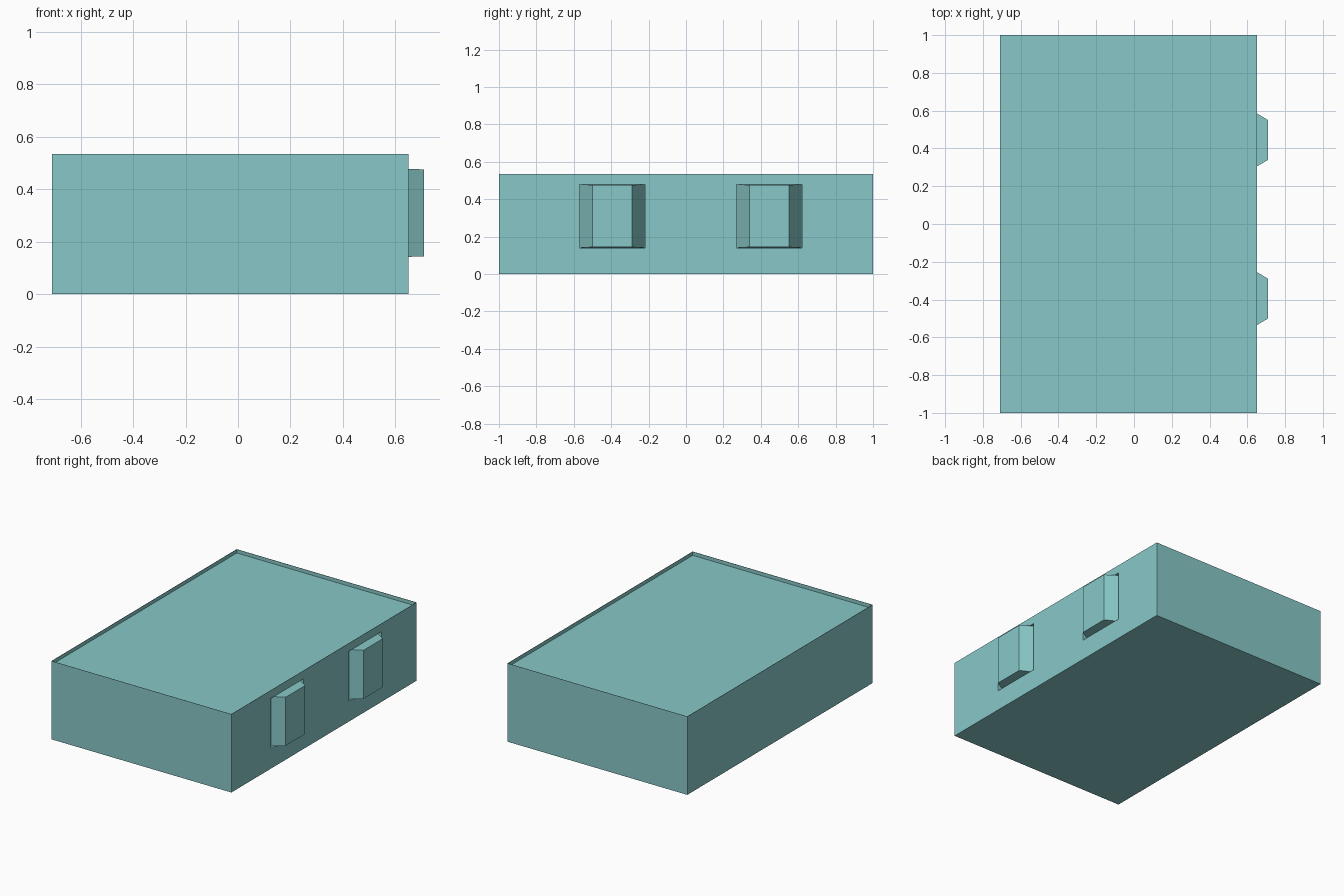
import bpy, bmesh

if "Cube" in bpy.data.objects:
    bpy.data.objects.remove(bpy.data.objects["Cube"])

X0, X1, H = -0.71, 0.65, 0.535   # body extents
TIP, BASE = 0.71, 0.592          # tab outer face and pocket floor


def mesh_object(name, bm):
    bmesh.ops.recalc_face_normals(bm, faces=bm.faces)
    me = bpy.data.meshes.new(name)
    bm.to_mesh(me)
    bm.free()
    ob = bpy.data.objects.new(name, me)
    bpy.context.collection.objects.link(ob)
    mat = bpy.data.materials.get("teal") or bpy.data.materials.new("teal")
    mat.diffuse_color = (0.25, 0.58, 0.58, 1)
    mat.use_nodes = True
    mat.node_tree.nodes["Principled BSDF"].inputs["Base Color"].default_value = mat.diffuse_color
    me.materials.append(mat)
    return ob


def box(x0, x1, y0, y1, z0, z1):
    bm = bmesh.new()
    bmesh.ops.create_cube(bm, size=1)
    for v in bm.verts:
        v.co = (x1 if v.co.x > 0 else x0,
                y1 if v.co.y > 0 else y0,
                z1 if v.co.z > 0 else z0)
    return bm


# Case with a very thin raised rim around the top panel
bm = box(X0, X1, -1, 1, 0, H)
top = max(bm.faces, key=lambda f: f.calc_center_median().z)
bmesh.ops.inset_individual(bm, faces=[top], thickness=0.003)
panel = bmesh.ops.extrude_discrete_faces(bm, faces=[top])["faces"][0]
bmesh.ops.translate(bm, verts=panel.verts, vec=(0, 0, -0.025))
case = mesh_object("case", bm)

# Pockets in the right wall, each with a tapered tab standing in it
for label, yc in (("front", -0.395), ("back", 0.445)):
    cutter = mesh_object(label + "_pocket_cutter",
                         box(BASE, 0.8, yc - 0.175, yc + 0.175, 0.14, 0.48))
    cutter.hide_render = True
    cutter.hide_set(True)
    mod = case.modifiers.new(label + "_pocket", 'BOOLEAN')
    mod.operation = 'DIFFERENCE'
    mod.solver = 'EXACT'
    mod.object = cutter

    tab = box(BASE, TIP, yc - 0.175, yc + 0.175, 0.14, 0.48)
    for v in tab.verts:
        if v.co.x > 0.65:
            v.co.y = yc + (v.co.y - yc) * 0.6
            v.co.z = 0.31 + (v.co.z - 0.31) * 0.975
    mesh_object(label + "_tab", tab)
